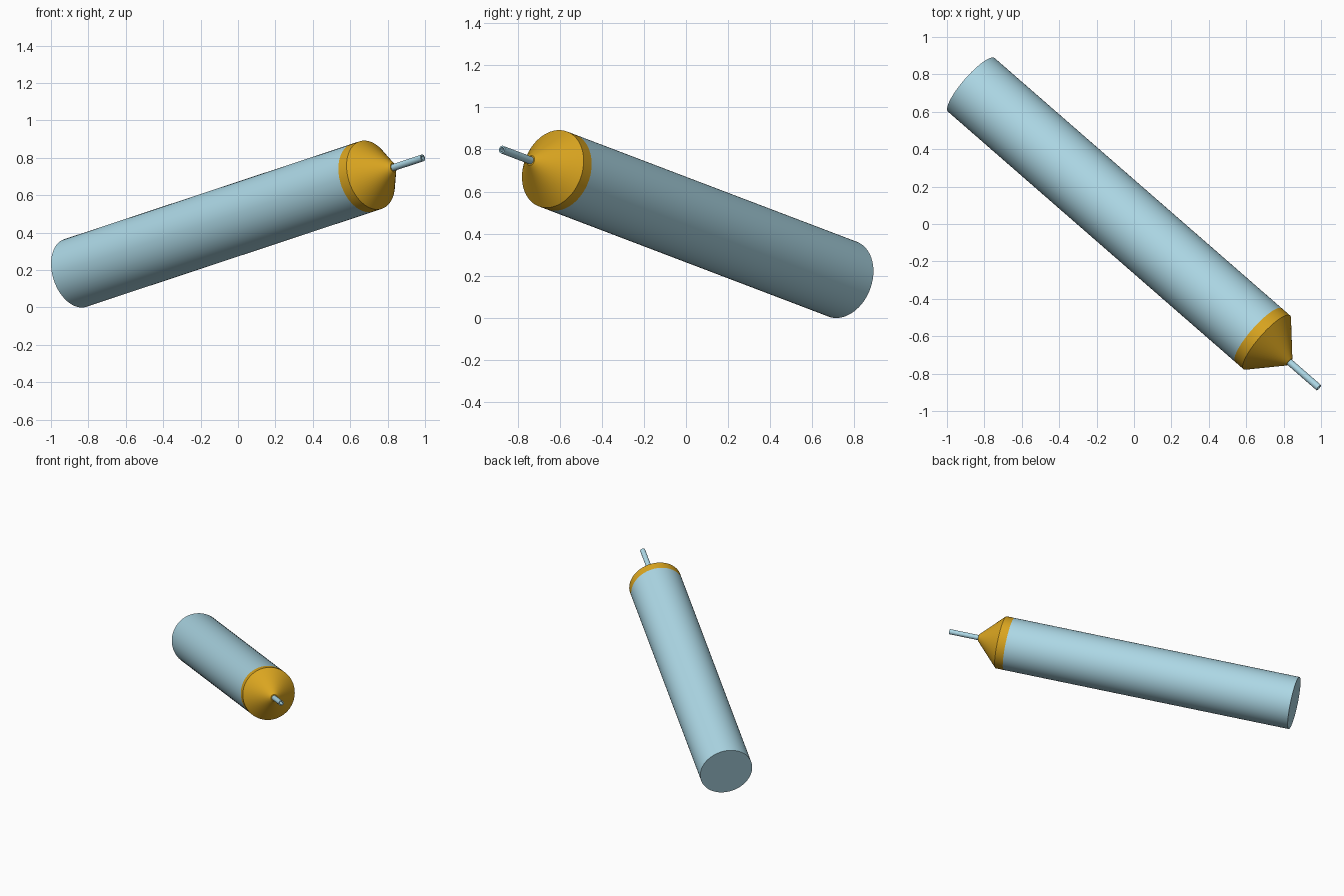
import bpy, bmesh, math
from mathutils import Vector

if "Cube" in bpy.data.objects:
    bpy.data.objects.remove(bpy.data.objects["Cube"], do_unlink=True)


def make_material(name, rgb):
    mat = bpy.data.materials.new(name)
    mat.use_nodes = True
    mat.diffuse_color = (*rgb, 1)
    mat.node_tree.nodes["Principled BSDF"].inputs["Base Color"].default_value = (*rgb, 1)
    return mat


light_blue = make_material("light blue", (0.418, 0.687, 0.791))
golden = make_material("golden orange", (0.701, 0.376, 0.014))

# The whole model lies along one tilted axis running from the blunt end to the tip
start = Vector((-0.870, 0.744, 0.184))
end = Vector((0.988, -0.875, 0.800))
axis = (end - start).normalized()
length = (end - start).length
turn = axis.to_track_quat('Z', 'Y')


def lathe(name, profile, mat, sides=64):
    """Revolve (radius, distance along axis) points; radius 0 closes the end."""
    bm = bmesh.new()
    rings = []
    for r, t in profile:
        if r == 0:
            rings.append([bm.verts.new((0, 0, t))] * sides)
        else:
            rings.append([bm.verts.new((r * math.cos(a), r * math.sin(a), t))
                          for a in (math.tau * i / sides for i in range(sides))])
    for low, high in zip(rings, rings[1:]):
        for i in range(sides):
            j = (i + 1) % sides
            corners = list(dict.fromkeys((low[i], low[j], high[j], high[i])))
            bm.faces.new(corners)
    bmesh.ops.recalc_face_normals(bm, faces=bm.faces)
    mesh = bpy.data.meshes.new(name)
    bm.to_mesh(mesh)
    bm.free()
    mesh.materials.append(mat)
    obj = bpy.data.objects.new(name, mesh)
    bpy.context.collection.objects.link(obj)
    obj.location = start
    obj.rotation_mode = 'QUATERNION'
    obj.rotation_quaternion = turn
    bpy.ops.object.select_all(action='DESELECT')
    obj.select_set(True)
    bpy.context.view_layer.objects.active = obj
    bpy.ops.object.shade_smooth_by_angle(angle=math.radians(30))
    return obj


R = 0.19
collar, shoulder, nose = 2.10, 2.16, 2.325

# Long barrel with a flat blunt end
lathe("barrel", [(0, 0), (R, 0), (R, collar), (0, collar)], light_blue)

# Short collar running into the tapered nose
lathe("nose_cone", [(0, collar), (R, collar), (R, shoulder), (0.024, nose), (0, nose)], golden)

# Thin hollow tube at the tip
lathe("tip_tube", [(0, nose - 0.05), (0.0185, nose - 0.05), (0.0185, length),
                   (0.011, length), (0.011, nose), (0, nose)], light_blue, 32)
